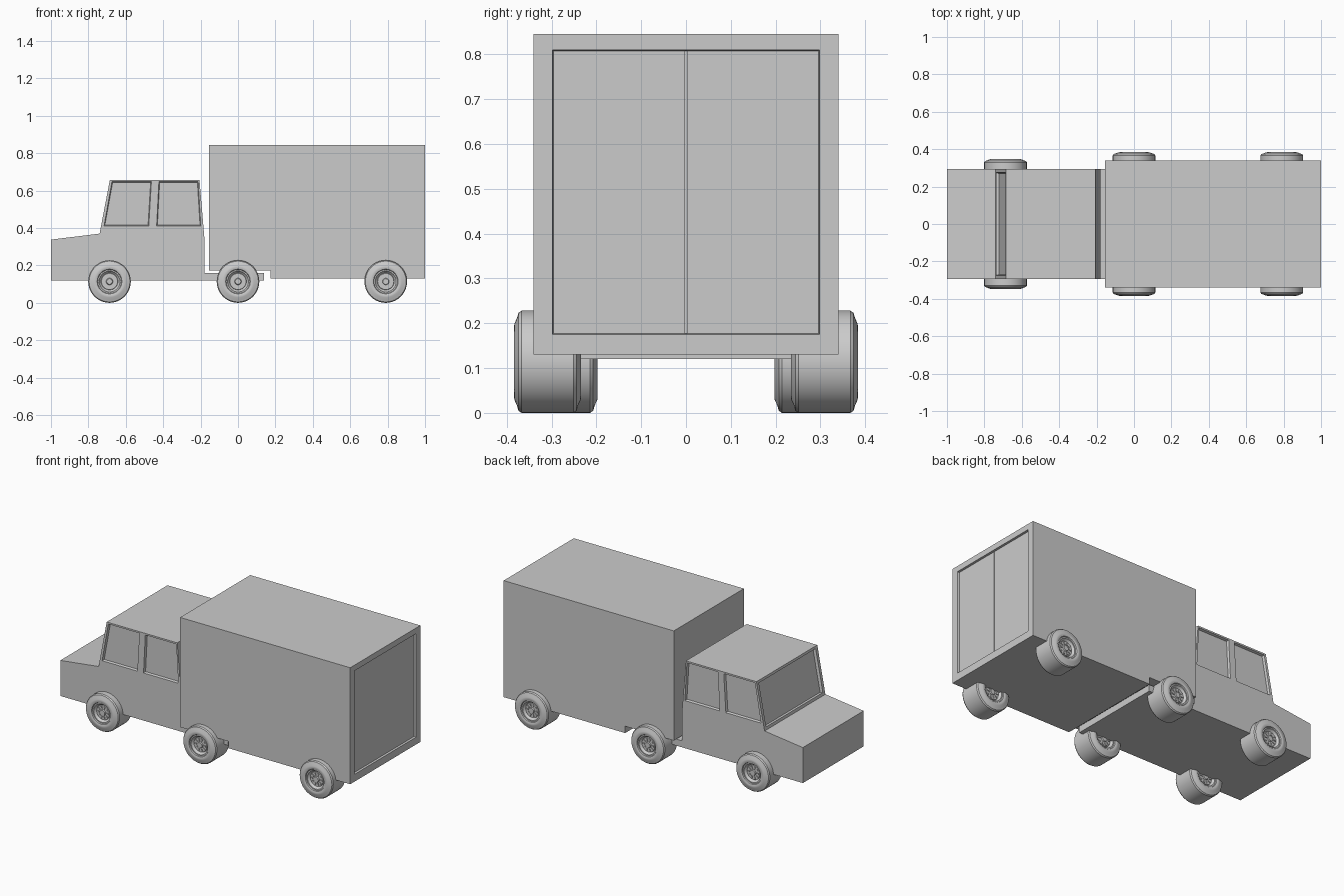
import bpy, bmesh, math
from mathutils import Vector

if "Cube" in bpy.data.objects:
    bpy.data.objects.remove(bpy.data.objects["Cube"])


def loft(name, ring_a, ring_b):
    """Closed solid between two matching rings of points."""
    bm = bmesh.new()
    a = [bm.verts.new(p) for p in ring_a]
    b = [bm.verts.new(p) for p in ring_b]
    bm.faces.new(a)
    bm.faces.new(b[::-1])
    for i in range(len(a)):
        j = (i + 1) % len(a)
        bm.faces.new((a[j], a[i], b[i], b[j]))
    bmesh.ops.recalc_face_normals(bm, faces=bm.faces)
    me = bpy.data.meshes.new(name)
    bm.to_mesh(me)
    bm.free()
    ob = bpy.data.objects.new(name, me)
    bpy.context.collection.objects.link(ob)
    return ob


def extrude_profile(name, pts, half):
    return loft(name, [(x, -half, z) for x, z in pts], [(x, half, z) for x, z in pts])


def shrink(ring, margin):
    """Pull each corner towards the middle of the ring."""
    c = sum((Vector(p) for p in ring), Vector()) / len(ring)
    return [Vector(p) + (c - Vector(p)).normalized() * margin for p in ring]


def recess(body, ring, normal, depth, taper):
    """Cut a slightly tapered pocket into a flat wall."""
    n = Vector(normal).normalized()
    outer = [p + n * depth for p in shrink(ring, -taper)]
    inner = [p - n * depth for p in shrink(ring, taper)]
    cutter = loft("cutter", outer, inner)
    cutter.hide_render = True
    mod = body.modifiers.new("recess", 'BOOLEAN')
    mod.operation = 'DIFFERENCE'
    mod.solver = 'EXACT'
    mod.object = cutter
    bpy.context.view_layer.objects.active = body
    bpy.ops.object.modifier_apply(modifier=mod.name)
    bpy.data.objects.remove(cutter)


# Cab with the low chassis tail
CAB = 0.295
cab = extrude_profile("cab", [(-1, 0.12), (-1, 0.338), (-0.74, 0.37), (-0.685, 0.658),
                              (-0.206, 0.658), (-0.18, 0.35), (-0.18, 0.16),
                              (0.14, 0.16), (0.14, 0.12)], CAB)

# Side windows
windows = [[(-0.716, 0.412), (-0.477, 0.412), (-0.463, 0.648), (-0.674, 0.648)],
           [(-0.435, 0.412), (-0.199, 0.412), (-0.213, 0.648), (-0.423, 0.648)]]
for s in (-1, 1):
    for w in windows:
        recess(cab, [(x, s * CAB, z) for x, z in w], (0, s, 0), 0.014, 0.006)

# Windscreen
low, high = Vector((-0.74, 0, 0.37)), Vector((-0.685, 0, 0.658))
a, b = low.lerp(high, 0.06), low.lerp(high, 0.95)
screen = [a + Vector((0, -0.275, 0)), a + Vector((0, 0.275, 0)),
          b + Vector((0, 0.275, 0)), b + Vector((0, -0.275, 0))]
recess(cab, screen, (-0.288, 0, 0.055), 0.014, 0.007)

# Cargo box, stepped underneath, with recessed double rear door
box = extrude_profile("cargo_box", [(-0.155, 0.172), (-0.155, 0.845), (1, 0.845),
                                    (1, 0.13), (0.175, 0.13), (0.175, 0.172)], 0.34)


def rear_rect(x, y0, y1, z0, z1):
    return [(x, y0, z0), (x, y1, z0), (x, y1, z1), (x, y0, z1)]


recess(box, rear_rect(1, -0.298, 0.298, 0.175, 0.81), (1, 0, 0), 0.012, 0.003)
recess(box, rear_rect(0.988, -0.002, 0.002, 0.177, 0.808), (1, 0, 0), 0.008, 0)

# Wheel: lathed tyre and dished rim, (distance from mid-plane, radius)
HALF = [(0.058, 0.114), (0.065, 0.109), (0.068, 0.098), (0.074, 0.085), (0.075, 0.075),
        (0.072, 0.066), (0.066, 0.063), (0.066, 0.056), (0.056, 0.050), (0.052, 0.045),
        (0.056, 0.043), (0.056, 0.018), (0.062, 0.015)]
PROFILE = [(-d, r) for d, r in HALF[::-1]] + HALF
SEG, R = 40, 0.114


def wheel_mesh():
    bm = bmesh.new()
    rings = []
    for d, r in PROFILE:
        rings.append([bm.verts.new((r * math.cos(t), d, r * math.sin(t)))
                      for t in (2 * math.pi * i / SEG for i in range(SEG))])
    for p, q in zip(rings, rings[1:]):
        for i in range(SEG):
            j = (i + 1) % SEG
            bm.faces.new((p[i], p[j], q[j], q[i]))
    bm.faces.new(rings[0])
    bm.faces.new(rings[-1])
    bmesh.ops.recalc_face_normals(bm, faces=bm.faces)
    # Rim studs around the hub
    for side in (-1, 1):
        for i in range(10):
            t = 2 * math.pi * i / 10
            stud = bmesh.ops.create_cube(bm, size=1)["verts"]
            for v in stud:
                u, d, w = 0.031 + v.co.x * 0.015, side * 0.056 + v.co.y * 0.01, v.co.z * 0.008
                v.co = (u * math.cos(t) - w * math.sin(t), d, u * math.sin(t) + w * math.cos(t))
    me = bpy.data.meshes.new("wheel")
    bm.to_mesh(me)
    bm.free()
    return me


mesh = wheel_mesh()
for label, x, y in (("front", -0.687, 0.272), ("middle", 0.0, 0.309), ("rear", 0.79, 0.309)):
    for s, side in ((-1, "near"), (1, "far")):
        ob = bpy.data.objects.new(f"{label}_wheel_{side}", mesh)
        ob.location = (x, s * y, R)
        bpy.context.collection.objects.link(ob)
        bpy.ops.object.select_all(action='DESELECT')
        ob.select_set(True)
        bpy.context.view_layer.objects.active = ob
# All wheels share one mesh, so smoothing it once is enough
mesh.polygons.foreach_set("use_smooth", [True] * len(mesh.polygons))
mesh.set_sharp_from_angle(angle=math.radians(30))
